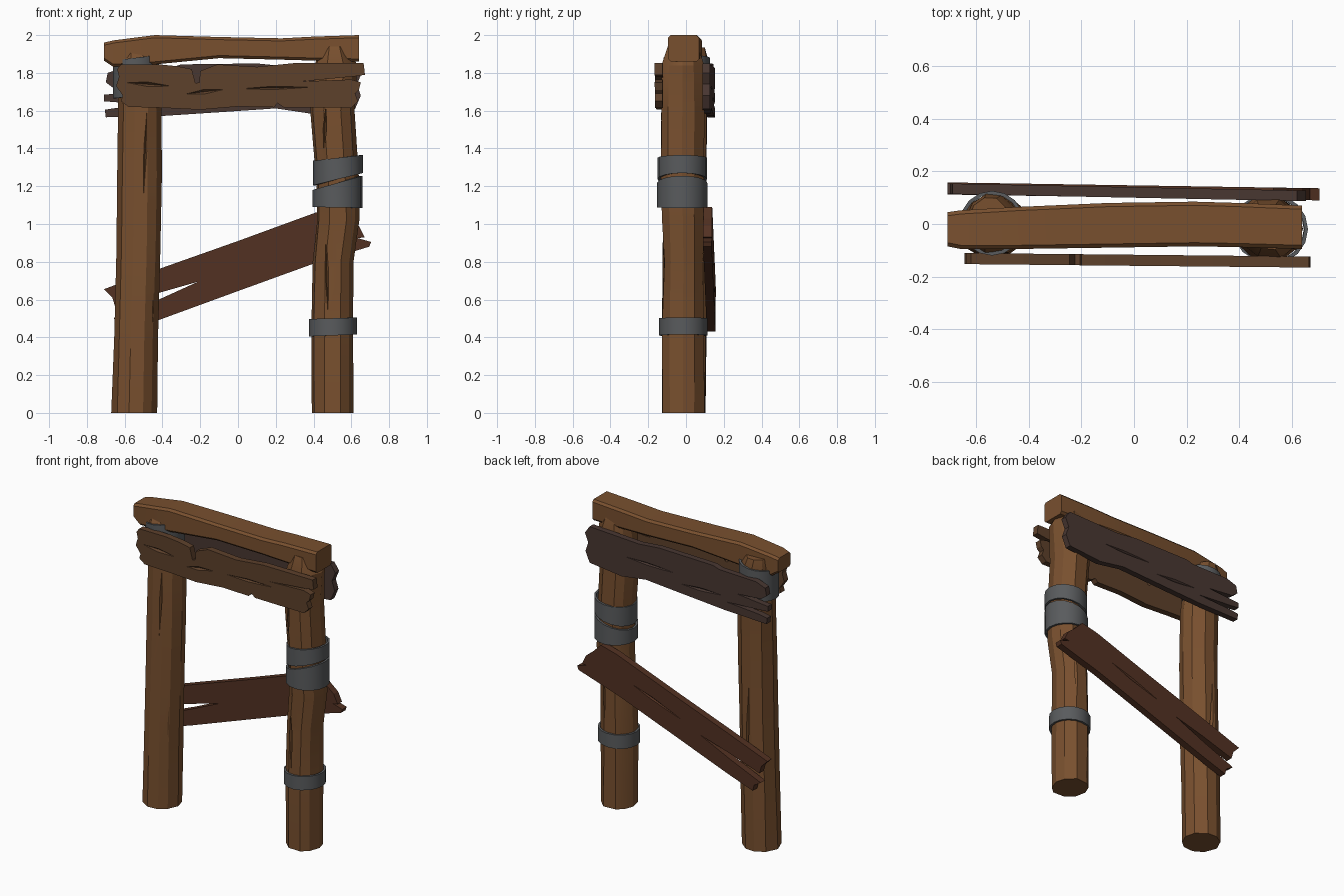
import bpy, bmesh, math, random
from mathutils import Matrix, Vector

if "Cube" in bpy.data.objects:
    bpy.data.objects.remove(bpy.data.objects["Cube"])

random.seed(4)


def material(name, rgb):
    m = bpy.data.materials.new(name)
    m.diffuse_color = (*rgb, 1)
    m.use_nodes = True
    m.node_tree.nodes["Principled BSDF"].inputs["Base Color"].default_value = m.diffuse_color
    return m


LOG = material("log_wood", (0.19, 0.08, 0.028))
FRONT = material("front_plank_wood", (0.11, 0.052, 0.024))
BACK = material("back_plank_wood", (0.065, 0.038, 0.031))
BRACE = material("brace_wood", (0.085, 0.031, 0.016))
METAL = material("metal", (0.10, 0.105, 0.11))


def finish(bm, name, mat):
    bmesh.ops.recalc_face_normals(bm, faces=bm.faces[:])
    me = bpy.data.meshes.new(name)
    bm.to_mesh(me)
    bm.free()
    ob = bpy.data.objects.new(name, me)
    if mat:
        me.materials.append(mat)
    bpy.context.collection.objects.link(ob)
    return ob


def loft(name, sections, mat):
    """Skin a list of equal-length point loops, capping both ends."""
    bm = bmesh.new()
    rings = [[bm.verts.new(p) for p in s] for s in sections]
    n = len(rings[0])
    for a, b in zip(rings, rings[1:]):
        for i in range(n):
            j = (i + 1) % n
            bm.faces.new((a[i], a[j], b[j], b[i]))
    bm.faces.new(rings[0])
    bm.faces.new(rings[-1])
    return finish(bm, name, mat)


def post(name, stations, sides=10):
    """Hewn log: stations are z, centre x, centre y, radius x, radius y."""
    angles = [2 * math.pi * (i + random.uniform(-.2, .2)) / sides for i in range(sides)]
    secs = []
    for z, cx, cy, rx, ry in stations:
        ring = []
        for a in angles:
            k = random.uniform(.98, 1.04)
            ring.append((cx + rx * k * math.cos(a), cy + ry * k * math.sin(a), z))
        secs.append(ring)
    return loft(name, secs, LOG)


def plank(name, outline, y_left, y_right, thick, mat):
    """Splintered board: x/z outline given thickness, skewed in y along x."""
    bm = bmesh.new()

    def y(x):
        return y_left + (y_right - y_left) * (x + .7) / 1.4
    f = [bm.verts.new((x, y(x), z)) for x, z in outline]
    b = [bm.verts.new((x, y(x) + thick, z)) for x, z in outline]
    n = len(outline)
    for i in range(n):
        j = (i + 1) % n
        bm.faces.new((f[i], f[j], b[j], b[i]))
    bm.faces.new(f)
    bm.faces.new(b[::-1])
    return finish(bm, name, mat)


def band(name, cx, cy, r, bottom, top, sides=16, t=.014):
    """Strap around a post: bottom and top are (z at left, z at right)."""
    bm = bmesh.new()
    rows = []
    for i in range(sides):
        a = 2 * math.pi * i / sides
        c, s = math.cos(a), math.sin(a)
        w = (c + 1) / 2
        lo = bottom[0] + (bottom[1] - bottom[0]) * w
        hi = top[0] + (top[1] - top[0]) * w
        rows.append([bm.verts.new((cx + q * c, cy + q * s, z))
                     for q, z in ((r, lo), (r, hi), (r - t, hi), (r - t, lo))])
    for i in range(sides):
        a, b = rows[i], rows[(i + 1) % sides]
        for k in range(4):
            m = (k + 1) % 4
            bm.faces.new((a[k], b[k], b[m], a[m]))
    return finish(bm, name, METAL)


def gouge(target, cuts):
    """Cut long spindle-shaped cracks: centre, length, width, depth, tilt about y."""
    bm = bmesh.new()
    for loc, length, width, depth, tilt in cuts:
        m = (Matrix.Translation(loc) @ Matrix.Rotation(tilt, 4, 'Y')
             @ Matrix.Diagonal((width / 2, depth, length / 2, 1)))
        bmesh.ops.create_uvsphere(bm, u_segments=4, v_segments=2, radius=1, matrix=m)
    cutter = finish(bm, "crack_cutter", None)
    cutter.hide_render = True
    mod = target.modifiers.new("cracks", 'BOOLEAN')
    mod.operation = 'DIFFERENCE'
    mod.object = cutter
    bpy.context.view_layer.objects.active = target
    bpy.ops.object.modifier_apply(modifier=mod.name)
    bpy.data.objects.remove(cutter)


# Two log posts
left_post = post("left_post", [
    (0, -.548, -.01, .119, .118), (.4, -.54, -.01, .117, .118), (.85, -.528, -.008, .116, .118),
    (1.25, -.522, -.005, .118, .115), (1.6, -.52, 0, .116, .115), (1.8, -.535, .003, .105, .113),
    (1.88, -.54, .004, .104, .112), (1.935, -.55, .01, .08, .09)])
right_post = post("right_post", [
    (0, .5, -.015, .112, .116), (.45, .5, -.015, .111, .116), (.8, .505, -.012, .107, .112),
    (1.02, .53, -.015, .113, .116), (1.22, .525, -.02, .113, .118), (1.6, .50, -.018, .117, .12),
    (1.84, .515, -.018, .113, .116), (1.94, .51, -.015, .07, .085)])
gouge(left_post, [((-.49, -.125, 1.4), .75, .03, .035, .04), ((-.45, -.11, .55), .7, .025, .03, .03),
                  ((-.53, .115, .8), .8, .025, .03, -.03)])
gouge(right_post, [((.46, -.125, 1.5), .3, .022, .03, .05), ((.47, -.12, .75), .45, .022, .03, -.03),
                   ((.54, .10, .75), .5, .025, .03, .03)])

# Top beam with chamfered edges
c = .014
beam_secs = []
for x, y0, y1, z0, z1 in [(-.71, -.085, .045, 1.865, 1.96), (-.66, -.095, .052, 1.832, 1.972),
                          (-.44, -.095, .065, 1.845, 2.0), (-.1, -.09, .08, 1.878, 1.99),
                          (.23, -.085, .085, 1.87, 1.983), (.4, -.088, .08, 1.865, 1.992),
                          (.64, -.095, .07, 1.86, 2.0)]:
    beam_secs.append([(x, y0 + c, z0), (x, y1 - c, z0), (x, y1, z0 + c), (x, y1, z1 - c),
                      (x, y1 - c, z1), (x, y0 + c, z1), (x, y0, z1 - c), (x, y0, z0 + c)])
top_beam = loft("top_beam", beam_secs, LOG)

# Front plank with split top edge and broken right end
front_plank = plank("front_plank", [
    (-.64, 1.82), (-.62, 1.845), (-.42, 1.845), (-.32, 1.835), (-.245, 1.82), (-.225, 1.745),
    (-.205, 1.75), (-.20, 1.81), (-.11, 1.845), (.1, 1.832), (.3, 1.852), (.665, 1.852),
    (.672, 1.79), (.62, 1.782), (.34, 1.755), (.6, 1.765), (.65, 1.75), (.64, 1.71), (.62, 1.69),
    (.635, 1.65), (.6, 1.615), (.24, 1.618), (.21, 1.64), (.19, 1.618), (0, 1.622), (-.2, 1.605),
    (-.4, 1.615), (-.58, 1.62), (-.62, 1.65), (-.61, 1.68), (-.645, 1.73), (-.63, 1.78)],
    -.152, -.166, .042, FRONT)
gouge(front_plank, [((-.18, -.16, 1.70), .24, .03, .016, 1.45), ((-.48, -.155, 1.74), .25, .025, .015, 1.65),
                    ((.18, -.162, 1.72), .4, .02, .012, 1.55)])

# Back plank with splintered left end
back_plank = plank("back_plank", [
    (-.69, 1.80), (-.62, 1.825), (-.35, 1.83), (-.3, 1.845), (.1, 1.85), (.25, 1.835), (.62, 1.85),
    (.655, 1.80), (.63, 1.74), (.65, 1.68), (.62, 1.61), (.38, 1.585), (.2, 1.612), (-.05, 1.595),
    (-.4, 1.572), (-.70, 1.565), (-.705, 1.605), (-.64, 1.615), (-.4, 1.63), (-.65, 1.645),
    (-.71, 1.65), (-.71, 1.685), (-.64, 1.69), (-.48, 1.705), (-.66, 1.72), (-.70, 1.75)],
    .114, .086, .04, BACK)
gouge(back_plank, [((.2, .138, 1.72), .5, .02, .012, 1.55), ((-.2, .145, 1.66), .4, .022, .012, 1.6)])

# Diagonal brace behind the posts, forked at its lower end
brace = plank("diagonal_brace", [
    (-.71, .655), (-.41, .765), (0, .91), (.41, 1.06), (.53, 1.09), (.59, 1.03), (.64, .99),
    (.67, .93), (.635, .925), (.705, .905), (.695, .88), (.4, .79), (0, .645), (-.41, .495),
    (-.6, .43), (-.61, .47), (-.66, .5), (-.43, .595), (-.21, .695), (-.42, .635), (-.65, .56),
    (-.665, .61)],
    .112, .09, .046, BRACE)
gouge(brace, [((.15, .147, .84), .5, .022, .012, 1.22)])

# Metal straps
straps = [
    band("lower_strap", .503, -.015, .128, (.405, .415), (.497, .505)),
    band("middle_strap", .527, -.02, .133, (1.09, 1.085), (1.18, 1.255)),
    band("upper_strap", .53, -.02, .132, (1.205, 1.27), (1.335, 1.365)),
    band("top_left_strap", -.54, .003, .123, (1.665, 1.69), (1.865, 1.895))]

# Soft shading along the grain, crisp facets elsewhere
for ob in [left_post, right_post, top_beam, *straps]:
    bpy.ops.object.select_all(action='DESELECT')
    ob.select_set(True)
    bpy.context.view_layer.objects.active = ob
    bpy.ops.object.shade_smooth_by_angle(angle=math.radians(26))
